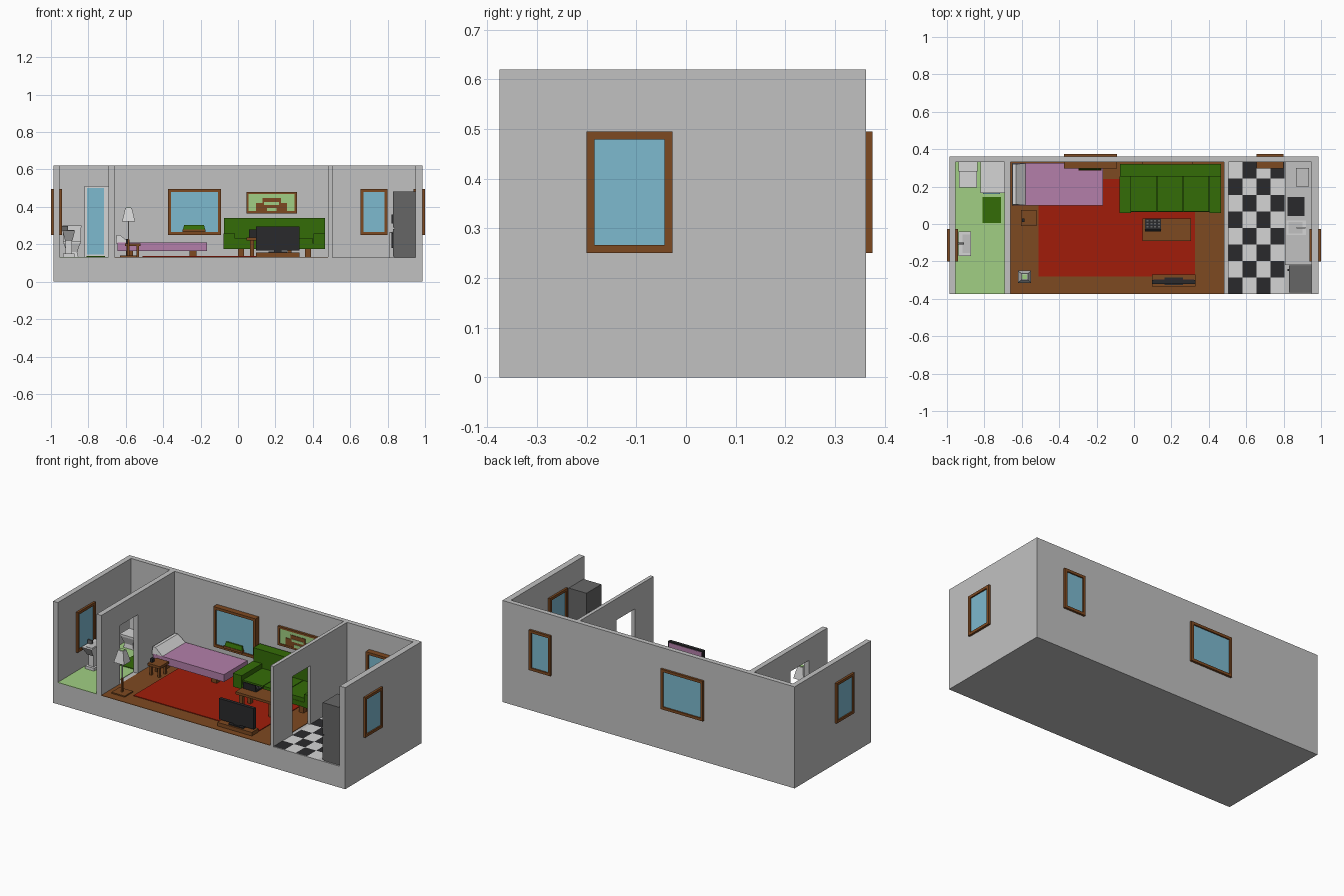
import bpy
import bmesh
from mathutils import Matrix, Vector

cube = bpy.data.objects.get("Cube")
if cube:
    bpy.data.objects.remove(cube, do_unlink=True)


def make_material(name, red, green, blue):
    """Flat material from display colour levels, stored as linear values."""
    colour = [(level / 255) ** 2.2 for level in (red, green, blue)] + [1]
    material = bpy.data.materials.new(name)
    material.use_nodes = True
    material.diffuse_color = colour
    material.node_tree.nodes["Principled BSDF"].inputs["Base Color"].default_value = colour
    return material


plaster = make_material("plaster_grey", 192, 192, 192)
white = make_material("off_white", 212, 212, 212)
wood = make_material("wood_brown", 125, 75, 38)
mint = make_material("light_green", 160, 206, 130)
green = make_material("dark_green", 55, 108, 16)
carpet = make_material("carpet_red", 160, 34, 18)
pink = make_material("mauve_pink", 178, 126, 168)
glass = make_material("glass_blue", 124, 184, 206)
black = make_material("near_black", 46, 46, 48)
steel = make_material("dark_grey", 102, 102, 102)


def finish(name, mesh_data, *materials):
    mesh = bpy.data.meshes.new(name)
    mesh_data.to_mesh(mesh)
    mesh_data.free()
    for material in materials:
        mesh.materials.append(material)
    item = bpy.data.objects.new(name, mesh)
    bpy.context.scene.collection.objects.link(item)
    return item


def box(name, material, *spans, taper=(1, 1), shift=(0, 0)):
    """Box over x, y and z spans; its top can be scaled and shifted."""
    shape = bmesh.new()
    middle = Vector([(low + high) / 2 for low, high in spans])
    size = Vector([high - low for low, high in spans])
    bmesh.ops.create_cube(shape, size=1)
    for vertex in shape.verts:
        if vertex.co.z > 0:
            vertex.co.x *= taper[0]
            vertex.co.y *= taper[1]
        vertex.co = vertex.co * size + middle
        if vertex.co.z > middle.z:
            vertex.co.x += shift[0]
            vertex.co.y += shift[1]
    return finish(name, shape, material)


def around(centre, width):
    return (centre - width / 2, centre + width / 2)


def legs(name, xs, ys, z, width):
    for side, x in zip(("right", "left"), xs):
        for end, y in zip(("front", "back"), ys):
            box(f"{name}_{end}_{side}_leg", wood, around(x, width), around(y, width), z)


def framed_panel(name, depth, along, z, axis, pane, bar=0.016, inset=0.008, trim=wood):
    """Four bars around a recessed pane, standing across the x or y axis."""
    def part(label, material, d, a, height):
        spans = (d, a, height) if axis == "x" else (a, d, height)
        box(f"{name}_{label}", material, *spans)

    inner = (z[0] + bar, z[1] - bar)
    part("sill", trim, depth, along, (z[0], inner[0]))
    part("head", trim, depth, along, (inner[1], z[1]))
    part("jamb_a", trim, depth, (along[0], along[0] + bar), inner)
    part("jamb_b", trim, depth, (along[1] - bar, along[1]), inner)
    part("pane", pane, (depth[0] + inset, depth[1] - inset),
         (along[0] + bar, along[1] - bar), inner)


# Building shell: slab and outer walls
FRONT, INNER, BACK = -0.375, 0.332, 0.362
SIDE, FLOOR, TOP = 0.987, 0.13, 0.62
wall_z = (FLOOR, TOP)
room_y = (FRONT, INNER)
box("floor_slab", plaster, (-SIDE, SIDE), (FRONT, BACK), (0, FLOOR))
box("back_wall", plaster, (-SIDE, SIDE), (INNER, BACK), wall_z)
box("right_wall", plaster, (-SIDE, -0.955), room_y, wall_z)
box("left_wall", plaster, (0.95, SIDE), room_y, wall_z)

# Partitions with doorways
for name, x in (("bathroom", (-0.693, -0.661)), ("kitchen", (0.482, 0.504))):
    door, lintel = (-0.195, -0.02), 0.49
    box(name + "_partition_front", plaster, x, (FRONT, door[0]), wall_z)
    box(name + "_partition_back", plaster, x, (door[1], INNER), wall_z)
    box(name + "_partition_lintel", plaster, x, door, (lintel, TOP))

# Floor finishes
finish_z = (FLOOR, FLOOR + 0.003)
rug_z = (FLOOR, FLOOR + 0.007)
box("bathroom_floor", mint, (-0.955, -0.693), room_y, finish_z)
box("living_floor", wood, (-0.661, 0.482), room_y, finish_z)
box("red_rug", carpet, (-0.51, 0.325), (-0.28, 0.24), rug_z)
box("bath_mat", green, (-0.81, -0.71), (0.005, 0.145), rug_z)

# Chequered kitchen floor, coloured by row and column
tiles, columns, rows = bmesh.new(), 4, 8
tile_x, tile_y = 0.075, (INNER - FRONT) / rows
bmesh.ops.create_grid(tiles, x_segments=columns, y_segments=rows, size=0.5)
for face in tiles.faces:
    centre = face.calc_center_median()
    column = int((centre.x + 0.5) * columns)
    row = int((0.5 - centre.y) * rows)
    face.material_index = (column + row) % 2
bmesh.ops.transform(tiles, verts=tiles.verts, matrix=Matrix.Translation(
    (0.504 + columns * tile_x / 2, (FRONT + INNER) / 2, finish_z[1]))
    @ Matrix.Diagonal((columns * tile_x, rows * tile_y, 1, 1)))
finish("kitchen_tiles", tiles, white, black)

# Windows through the outer walls
window_z = (0.25, 0.495)
framed_panel("left_window", (0.937, 1), (-0.2, -0.027), window_z, "x", glass)
framed_panel("right_window", (-1, -0.942), (-0.2, -0.027), window_z, "x", glass)
framed_panel("living_window", (0.297, 0.375), (-0.375, -0.09), window_z, "y", glass)
framed_panel("kitchen_window", (0.297, 0.375), (0.655, 0.8), window_z, "y", glass)

# Planter on the living room sill
box("planter", wood, around(-0.235, 0.125), (0.285, 0.318), (0.266, 0.28))
box("planter_leaves", green, around(-0.235, 0.118), (0.288, 0.315), (0.28, 0.303),
    taper=(0.9, 0.4))

# Framed picture above the sofa
framed_panel("picture", (0.318, INNER), (0.045, 0.315), (0.365, 0.48), "y", mint,
             bar=0.012, inset=0.005)
paint_y = (0.32, 0.325)
box("picture_house_base", wood, around(0.18, 0.165), paint_y, (0.375, 0.422))
box("picture_house_roof", wood, around(0.18, 0.1), paint_y, (0.422, 0.448))
box("picture_house_window", mint, around(0.18, 0.08), (0.318, 0.321), (0.41, 0.425))
box("picture_house_door", mint, around(0.18, 0.05), (0.318, 0.321), (0.375, 0.395))

# Bed
box("mattress", pink, (-0.645, -0.165), (0.1, 0.325), (0.165, 0.21))
box("pillow", white, (-0.652, -0.575), (0.1, 0.325), (0.205, 0.25),
    taper=(0.25, 0.96), shift=(-0.027, 0))
legs("bed", (-0.58, -0.24), (0.13, 0.295), (FLOOR, 0.165), 0.036)

# Bedside stool with a small clock
box("stool_top", wood, (-0.605, -0.52), (-0.01, 0.075), (0.19, 0.205))
legs("stool", (-0.59, -0.535), (0.005, 0.06), (FLOOR, 0.19), 0.014)
box("stool_clock", black, (-0.6, -0.585), (0.01, 0.03), (0.205, 0.228))

# Floor lamp
lamp_x, lamp_y = -0.585, -0.282
box("lamp_base", wood, around(lamp_x, 0.09), around(lamp_y, 0.08), (FLOOR, 0.14))
box("lamp_post", wood, around(lamp_x, 0.01), around(lamp_y, 0.01), (FLOOR, 0.225))
box("lamp_rod", white, around(lamp_x, 0.006), around(lamp_y, 0.006), (0.225, 0.33))
box("lamp_shade", white, around(lamp_x, 0.07), around(lamp_y, 0.065), (0.322, 0.395),
    taper=(0.5, 0.5))
box("lamp_glow", mint, around(lamp_x, 0.026), around(lamp_y, 0.024), (0.394, 0.397))

# Sofa
box("sofa_base", green, (-0.075, 0.465), (0.065, 0.32), (0.175, 0.205))
box("sofa_back", green, (-0.075, 0.465), (0.255, 0.32), (0.2, 0.34))
for name, x in (("right", -0.047), ("left", 0.434)):
    box(f"sofa_{name}_arm", green, around(x, 0.06), (0.06, 0.255), (0.176, 0.258))
for index in range(3):
    box(f"sofa_cushion_{index}", green, around(0.053 + index * 0.14, 0.136),
        (0.067, 0.255), (0.2, 0.23))
legs("sofa", (0.015, 0.375), (0.09, 0.29), (FLOOR, 0.175), 0.032)

# Coffee table with a portable computer facing the sofa
box("table_top", wood, (0.045, 0.305), (-0.09, 0.03), (0.22, 0.235))
legs("table", (0.075, 0.275), (-0.07, 0.01), (FLOOR, 0.22), 0.022)
box("computer_base", black, (0.06, 0.145), (-0.03, 0.03), (0.235, 0.243))
box("computer_screen", black, (0.06, 0.145), (-0.035, -0.028), (0.238, 0.28),
    shift=(0, -0.006))
for index in range(12):
    column, row = index % 4, index // 4
    box(f"computer_key_{index}", steel, around(0.073 + column * 0.02, 0.01),
        around(-0.014 + row * 0.016, 0.008), (0.243, 0.245))

# Television and its stand, screen toward the sofa
box("television_stand", wood, (0.095, 0.328), (-0.335, -0.27), (FLOOR, 0.155))
box("television_foot", black, around(0.212, 0.1), around(-0.305, 0.04), (0.155, 0.161))
box("television_neck", black, around(0.212, 0.04), around(-0.31, 0.014), (0.16, 0.19))
box("television_body", black, (0.095, 0.33), (-0.32, -0.3), (0.168, 0.295))
box("television_screen", pink, (0.103, 0.322), (-0.301, -0.298), (0.176, 0.287))

# Shower cabin
box("shower_cabin", white, (-0.822, -0.693), (0.165, INNER), (FLOOR, 0.513))
box("shower_door", glass, (-0.808, -0.717), (0.16, 0.168), (0.145, 0.502))

# Toilet
toilet_x = -0.888
box("toilet_tank", white, around(toilet_x, 0.095), (0.285, 0.33), (0.21, 0.29))
box("toilet_tank_lid", white, around(toilet_x, 0.1), (0.28, INNER), (0.29, 0.3))
box("toilet_bowl", white, around(toilet_x, 0.055), (0.215, 0.28), (0.155, 0.205),
    taper=(1.6, 1.3), shift=(0, -0.007))
box("toilet_seat", white, around(toilet_x, 0.095), (0.195, 0.287), (0.205, 0.217))
box("toilet_foot", white, around(toilet_x, 0.07), (0.21, 0.31), (FLOOR, 0.165),
    taper=(0.75, 0.9))

# Pedestal basin under the right window
basin_y = -0.105
box("basin_foot", white, around(-0.905, 0.06), around(basin_y, 0.07), (FLOOR, 0.15))
box("basin_pedestal", white, around(-0.905, 0.035), around(basin_y, 0.04), (0.15, 0.235))
box("basin_bowl", white, around(-0.905, 0.04), around(basin_y, 0.06), (0.22, 0.275),
    taper=(1.7, 2.2))
box("basin_hollow", plaster, around(-0.898, 0.04), around(basin_y, 0.1), (0.274, 0.277))
box("basin_tap", steel, (-0.94, -0.91), around(basin_y, 0.01), (0.275, 0.298))

# Kitchen counter with hob, sink and a small appliance
counter = 0.262
box("counter", plaster, (0.806, 0.95), (-0.22, INNER), (FLOOR, counter))
box("hob", black, (0.82, 0.912), (0.042, 0.145), (counter, counter + 0.005))
framed_panel_y = (-0.06, 0.02)
box("sink_rim", white, (0.815, 0.92), framed_panel_y, (counter, counter + 0.005))
box("sink_hollow", plaster, (0.825, 0.9), (-0.05, 0.01), (counter, counter + 0.007))
box("sink_tap_post", white, (0.908, 0.918), around(-0.02, 0.01), (counter, 0.3))
box("sink_tap_spout", white, (0.87, 0.918), around(-0.02, 0.01), (0.295, 0.303))
box("small_appliance", plaster, (0.865, 0.935), (0.2, 0.3), (counter, 0.3))

# Refrigerator, doors toward the room
box("fridge_body", steel, (0.838, 0.948), (-0.365, -0.222), (FLOOR, 0.483))
for name, z, handle in (("lower", (0.135, 0.283), (0.18, 0.26)),
                        ("upper", (0.289, 0.483), (0.31, 0.36))):
    box(f"fridge_{name}_door", steel, (0.828, 0.84), (-0.365, -0.222), z)
    box(f"fridge_{name}_handle", black, (0.82, 0.829), (-0.25, -0.24), handle)
